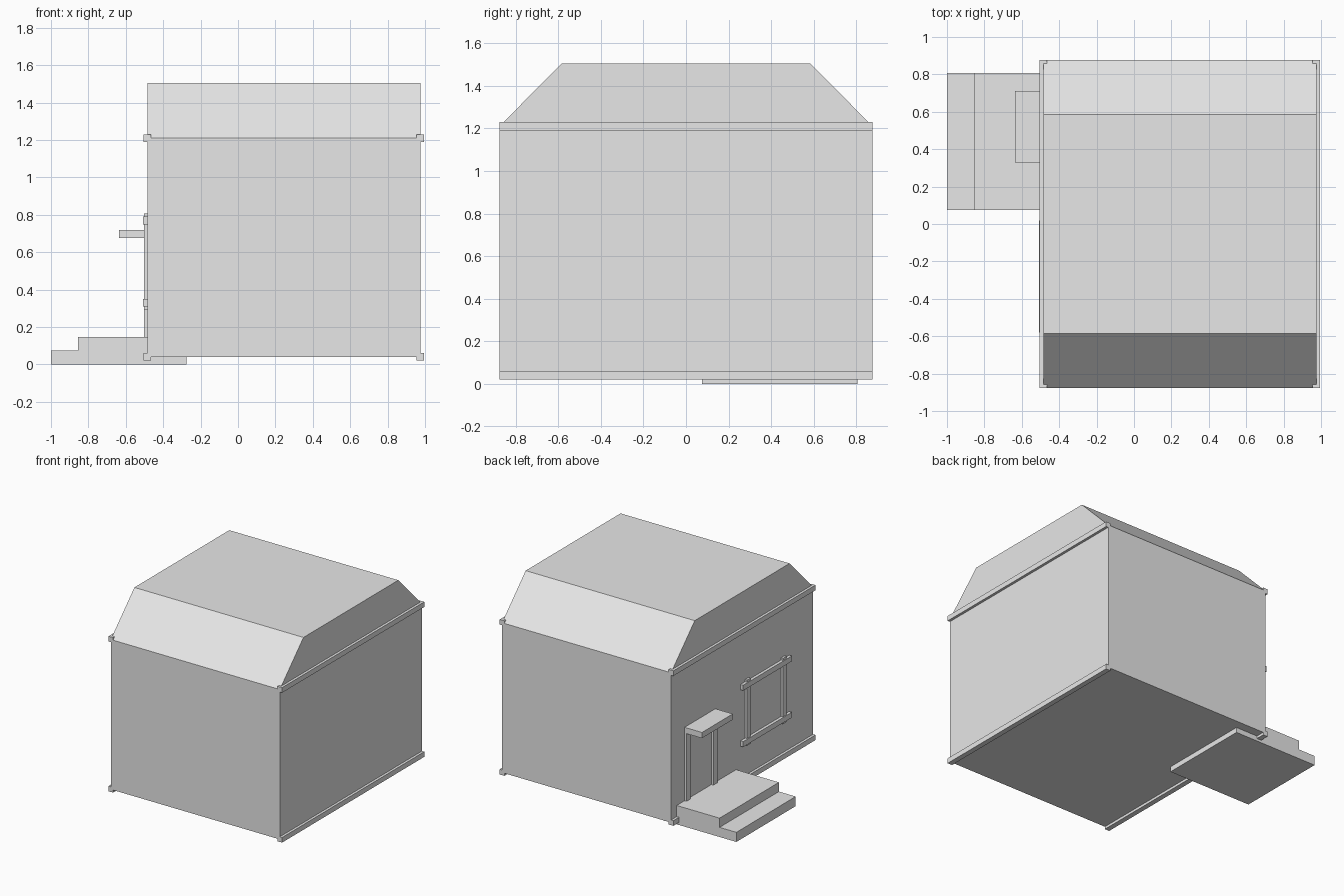
import bpy
import bmesh

default = bpy.data.objects.get("Cube")
if default:
    bpy.data.objects.remove(default, do_unlink=True)

# Single plain grey
grey = bpy.data.materials.new("light grey")
grey.use_nodes = True
colour = (0.8, 0.8, 0.8, 1)
grey.diffuse_color = colour
grey.node_tree.nodes["Principled BSDF"].inputs["Base Color"].default_value = colour


def prism(name, profile, axis, low, high):
    """Extrude a closed 2D profile along axis 0 (x) or 1 (y)."""
    bm = bmesh.new()
    verts = []
    for a, z in profile:
        verts.append(bm.verts.new((low, a, z) if axis == 0 else (a, low, z)))
    face = bm.faces.new(verts)
    grown = bmesh.ops.extrude_face_region(bm, geom=[face])["geom"]
    moved = [g for g in grown if isinstance(g, bmesh.types.BMVert)]
    step = (high - low, 0, 0) if axis == 0 else (0, high - low, 0)
    bmesh.ops.translate(bm, verts=moved, vec=step)
    bmesh.ops.recalc_face_normals(bm, faces=bm.faces)
    mesh = bpy.data.meshes.new(name)
    bm.to_mesh(mesh)
    bm.free()
    mesh.materials.append(grey)
    obj = bpy.data.objects.new(name, mesh)
    bpy.context.collection.objects.link(obj)
    return obj


def box(name, x, y, z):
    rect = [(y[0], z[0]), (y[1], z[0]), (y[1], z[1]), (y[0], z[1])]
    return prism(name, rect, 0, *x)


WALL_L, WALL_R = -0.485, 0.975
DEPTH, EAVE, RIDGE, FLOOR = 0.877, 1.21, 1.505, 0.04

# House walls and flat-topped roof share one gable profile
prism("house_body",
      [(-DEPTH, FLOOR), (DEPTH, FLOOR), (DEPTH, EAVE),
       (0.585, RIDGE), (-0.585, RIDGE), (-DEPTH, EAVE)],
      0, WALL_L, WALL_R)

# Horizontal beams along the top and bottom of both side walls
for side, x in (("right", WALL_L), ("left", WALL_R)):
    for level, z in (("bottom", FLOOR), ("top", EAVE)):
        box(f"{side}_{level}_beam", (x - 0.02, x + 0.02),
            (-DEPTH, DEPTH), (z - 0.02, z + 0.02))

# Entrance steps, with the lower slab running under the house
prism("entrance_steps",
      [(-1, 0), (-0.275, 0), (-0.275, 0.075), (-0.4, 0.147),
       (-0.855, 0.147), (-0.855, 0.075), (-1, 0.075)],
      1, 0.075, 0.807)

# Door canopy and its two posts
box("door_canopy", (-0.635, WALL_L + 0.01), (0.33, 0.71), (0.675, 0.72))
for name, y in (("front", 0.355), ("back", 0.685)):
    box(f"door_{name}_post", (-0.502, WALL_L + 0.01),
        (y - 0.025, y + 0.025), (0.14, 0.68))

# Window frame of overlapping bars
WINDOW_Y = -0.28
for name, z in (("lower", 0.33), ("upper", 0.77)):
    box(f"window_{name}_bar", (-0.508, WALL_L + 0.01),
        (WINDOW_Y - 0.3, WINDOW_Y + 0.3), (z - 0.021, z + 0.021))
for name, y in (("front", WINDOW_Y - 0.222), ("back", WINDOW_Y + 0.222)):
    box(f"window_{name}_bar", (-0.502, WALL_L + 0.01),
        (y - 0.021, y + 0.021), (0.295, 0.808))
